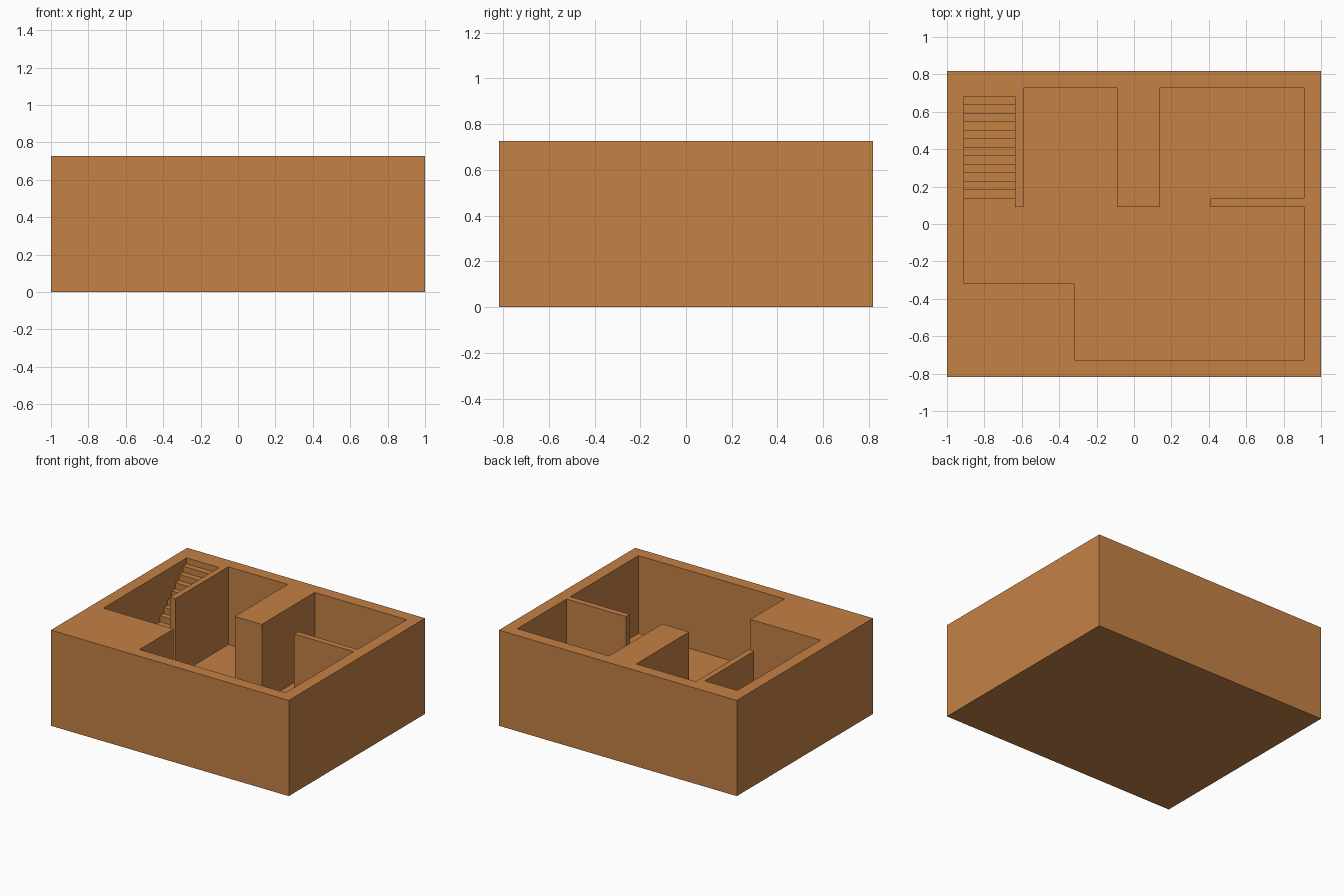
import bpy
import bmesh
from mathutils import Vector

if "Cube" in bpy.data.objects:
    bpy.data.objects.remove(bpy.data.objects["Cube"], do_unlink=True)

U = 1 / 22                     # plan module
HALF_X, HALF_Y, TOP = 22, 18, 16
FLOOR = 3
ABOVE = TOP + 2                # cutters reach past the top

clay = bpy.data.materials.new("terracotta_brown")
clay.use_nodes = True
clay.diffuse_color = (0.55, 0.22, 0.06, 1)
clay.node_tree.nodes["Principled BSDF"].inputs["Base Color"].default_value = clay.diffuse_color


def prism(name, points, direction):
    """Extrude a closed outline of 3D points, in modules, along a direction."""
    bm = bmesh.new()
    face = bm.faces.new([bm.verts.new(Vector(p) * U) for p in points])
    new = bmesh.ops.extrude_face_region(bm, geom=[face])["geom"]
    moved = [g for g in new if isinstance(g, bmesh.types.BMVert)]
    bmesh.ops.translate(bm, verts=moved, vec=Vector(direction) * U)
    bmesh.ops.recalc_face_normals(bm, faces=bm.faces)
    mesh = bpy.data.meshes.new(name)
    bm.to_mesh(mesh)
    bm.free()
    mesh.materials.append(clay)
    obj = bpy.data.objects.new(name, mesh)
    bpy.context.collection.objects.link(obj)
    return obj


def carve(target, cutter):
    """Subtract the cutter from the target and discard it."""
    cutter.hide_render = True
    mod = target.modifiers.new("carve", 'BOOLEAN')
    mod.operation = 'DIFFERENCE'
    mod.solver = 'EXACT'
    mod.object = cutter
    bpy.context.view_layer.objects.active = target
    bpy.ops.object.modifier_apply(modifier=mod.name)
    bpy.data.objects.remove(cutter, do_unlink=True)


# Solid outer block
corners = [(-1, -1), (1, -1), (1, 1), (-1, 1)]
block = prism("basement_block", [(x * HALF_X, y * HALF_Y, 0) for x, y in corners], (0, 0, TOP))

# Connected rooms, leaving the pier and thin partition walls standing
plan = [(-7, -16), (20, -16), (20, 2), (9, 2), (9, 3), (20, 3), (20, 16),
        (3, 16), (3, 2), (-2, 2), (-2, 16), (-13, 16), (-13, 2), (-14, 2),
        (-14, 3), (-20, 3), (-20, -7), (-7, -7)]
rooms = prism("rooms_cutter", [(x, y, FLOOR) for x, y in plan], (0, 0, ABOVE - FLOOR))
carve(block, rooms)

# Stairwell with one-module steps rising to the back
steps = TOP - FLOOR
profile = [(0, FLOOR)]
for i in range(steps):
    profile += [(FLOOR + i, FLOOR + i), (FLOOR + i, FLOOR + i + 1)]
profile[-1] = (profile[-1][0], ABOVE)
profile.append((0, ABOVE))
stairwell = prism("stairwell_cutter", [(-20, y, z) for y, z in profile], (6, 0, 0))
carve(block, stairwell)
